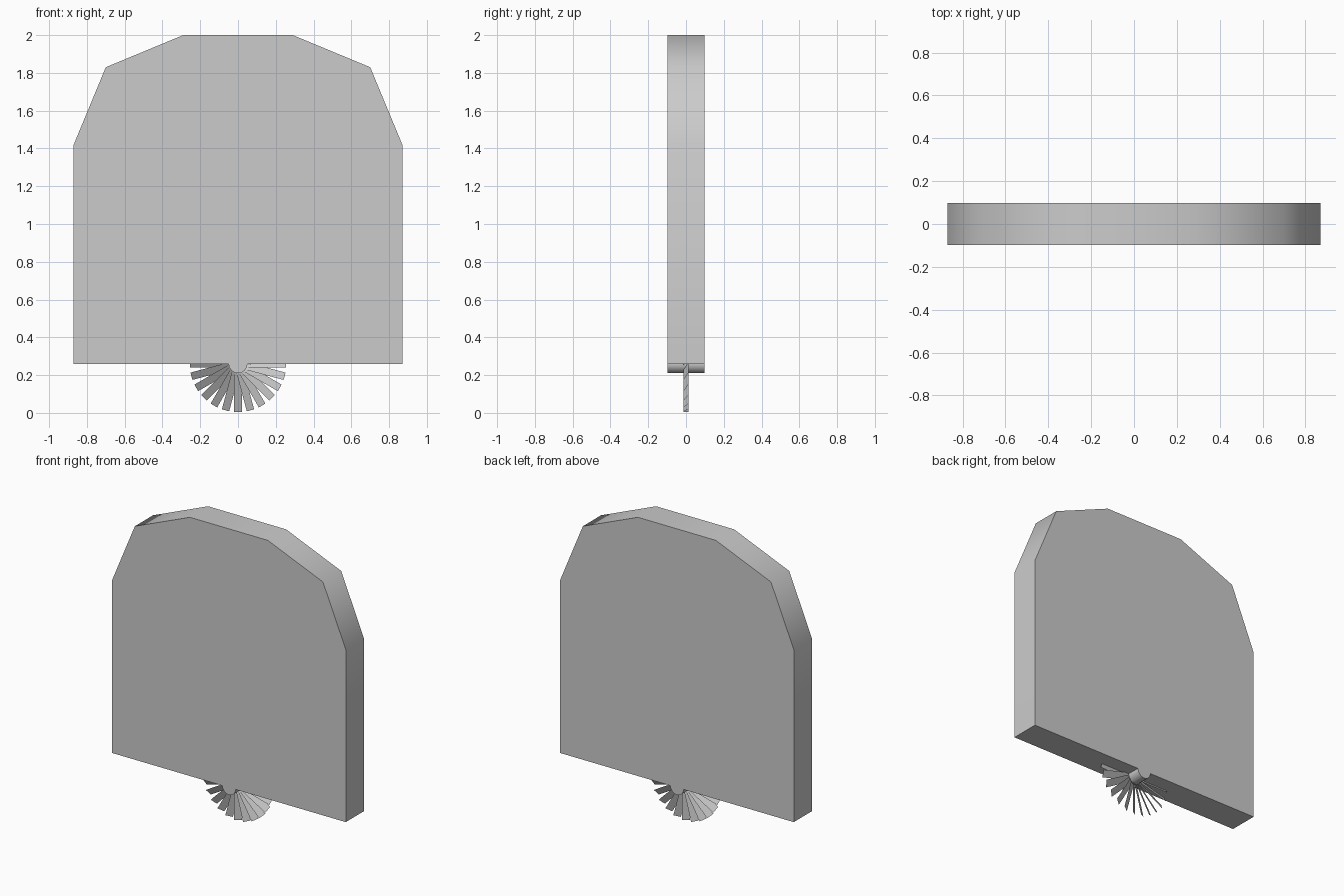
import bpy, bmesh
from math import radians
from mathutils import Matrix, Vector

if "Cube" in bpy.data.objects:
    bpy.data.objects.remove(bpy.data.objects["Cube"])

DEPTH = 0.097      # half thickness of the slab
AXLE_Z = 0.26      # wheel centre and slab underside


def finish(bm, name):
    mesh = bpy.data.meshes.new(name)
    bm.to_mesh(mesh)
    bm.free()
    ob = bpy.data.objects.new(name, mesh)
    bpy.context.collection.objects.link(ob)
    return ob


def smooth(ob, degrees):
    bpy.ops.object.select_all(action='DESELECT')
    ob.select_set(True)
    bpy.context.view_layer.objects.active = ob
    bpy.ops.object.shade_smooth_by_angle(angle=radians(degrees))


# Slab with a faceted arched top, extruded front to back
right_half = [(0.87, AXLE_Z), (0.87, 1.42), (0.70, 1.83), (0.29, 2.0)]
outline = right_half + [(-x, z) for x, z in reversed(right_half)]
bm = bmesh.new()
face = bm.faces.new([bm.verts.new((x, -DEPTH, z)) for x, z in outline])
ext = bmesh.ops.extrude_face_region(bm, geom=[face])
bmesh.ops.translate(bm, vec=(0, 2 * DEPTH, 0),
                    verts=[v for v in ext['geom'] if isinstance(v, bmesh.types.BMVert)])
bmesh.ops.recalc_face_normals(bm, faces=bm.faces)
smooth(finish(bm, "arched_slab"), 60)

# Axle through the slab
bm = bmesh.new()
bmesh.ops.create_cone(bm, cap_ends=True, segments=16, radius1=0.05, radius2=0.05,
                      depth=2 * DEPTH,
                      matrix=Matrix.Translation((0, 0, AXLE_Z)) @ Matrix.Rotation(radians(90), 4, 'X'))
smooth(finish(bm, "axle"), 40)

# Ring of thin pitched blades around the axle
bm = bmesh.new()
blade = [(-0.02, -0.0125, -0.045), (0.02, 0.0125, -0.045),
         (0.02, 0.0125, -0.255), (-0.02, -0.0125, -0.255)]
for i in range(24):
    turn = Matrix.Translation((0, 0, AXLE_Z)) @ Matrix.Rotation(radians(15 * i), 4, 'Y')
    f = bm.faces.new([bm.verts.new(turn @ Vector(p)) for p in blade])
    f.normal_update()
    if f.normal.y > 0:
        f.normal_flip()
finish(bm, "fan_blades")
